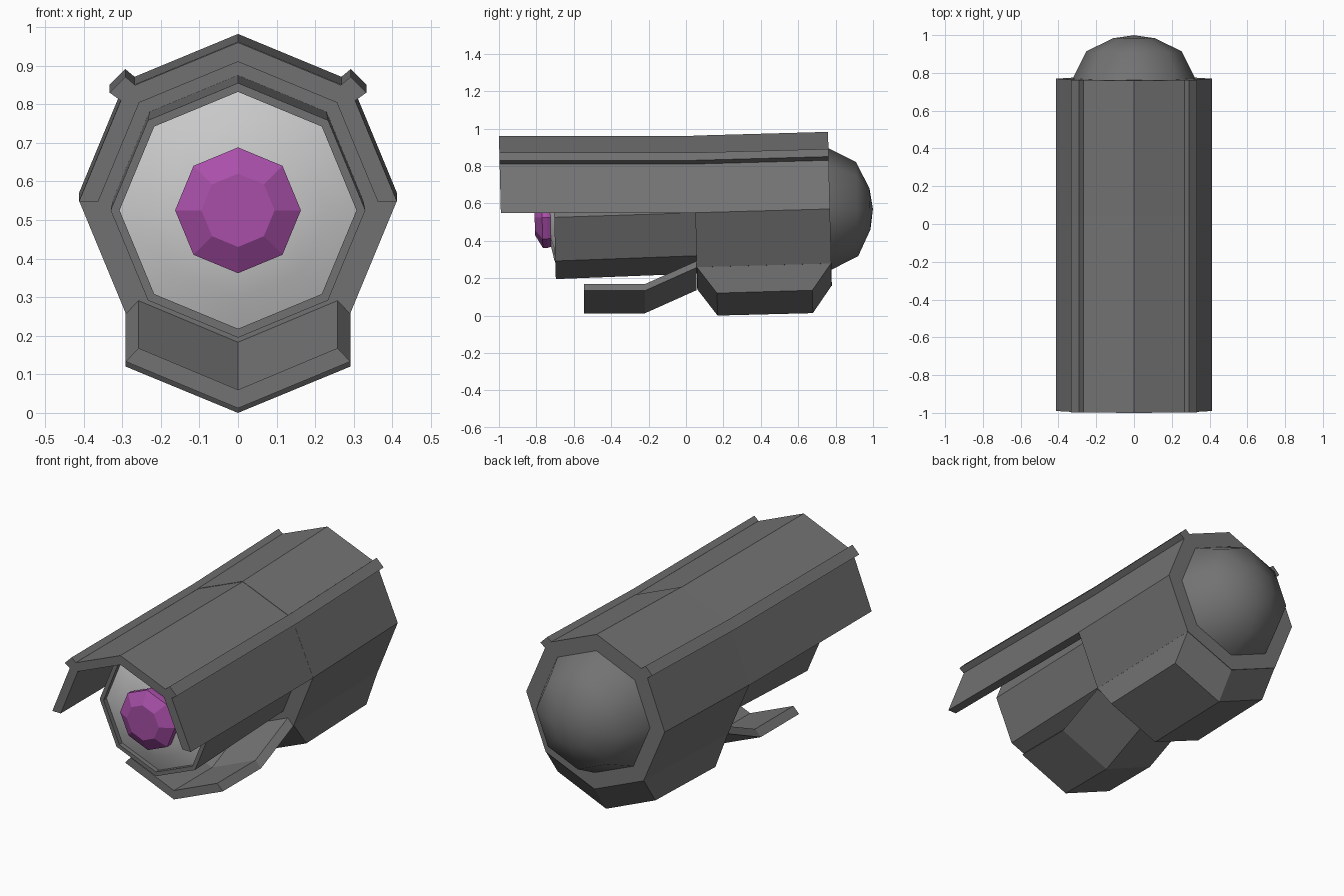
import bpy, bmesh, math

if "Cube" in bpy.data.objects:
    bpy.data.objects.remove(bpy.data.objects["Cube"])

DARK = (0.17, 0.17, 0.17, 1)
PALE = (0.52, 0.52, 0.52, 1)
PURPLE = (0.4, 0.08, 0.4, 1)

def loft(name, sections, tilt=0.025, caps=True, smooth=False, color=DARK):
    """Skin equal-length xz outlines placed along y; tilt leans the sections a little."""
    bm = bmesh.new()
    rings = [[bm.verts.new((x, y - tilt * (z - 0.55), z)) for x, z in pts]
             for y, pts in sections]
    n = len(rings[0])
    for a, b in zip(rings, rings[1:]):
        for i in range(n):
            j = (i + 1) % n
            bm.faces.new((a[i], a[j], b[j], b[i]))
    if caps:
        bm.faces.new(rings[0])
        bm.faces.new(rings[-1])
    bmesh.ops.remove_doubles(bm, verts=bm.verts, dist=0.0005)
    bmesh.ops.recalc_face_normals(bm, faces=bm.faces)
    for f in bm.faces:
        f.smooth = smooth
    me = bpy.data.meshes.new(name)
    bm.to_mesh(me)
    bm.free()
    ob = bpy.data.objects.new(name, me)
    bpy.context.collection.objects.link(ob)
    mat = bpy.data.materials.new(name + "_colour")
    mat.diffuse_color = color
    mat.use_nodes = True
    mat.node_tree.nodes["Principled BSDF"].inputs["Base Color"].default_value = mat.diffuse_color
    me.materials.append(mat)
    return ob

def arc(r, cz, count=8):
    """Points of an octagon with a corner pointing up, starting at +x."""
    return [(r * math.cos(i * math.pi / 4), cz + r * math.sin(i * math.pi / 4))
            for i in range(count)]

def octs(*rows):
    return [(y, arc(r, c)) for y, r, c in rows]

def shift(pts, dz):
    return [(x, z + dz) for x, z in pts]

# Rear housing, full octagon, rising slightly to the back
loft("rear_housing", octs((0.05, 0.412, 0.55), (0.77, 0.412, 0.57)))

# Rear dome
loft("rear_dome", octs((0.77, 0.325, 0.57), (0.915, 0.252, 0.57),
                       (0.984, 0.11, 0.57), (1.0, 0, 0.57)),
     caps=False, smooth=True)

# Hood: upper half octagon shell over the barrel
hood = arc(0.412, 0.548, 5) + arc(0.362, 0.548, 5)[::-1]
loft("hood", [(-0.99, hood), (0.05, hood)])

# Rails along the upper corners of hood and housing
for side, s in (("right", 1), ("left", -1)):
    rail = [(s * 0.267, 0.85), (s * 0.292, 0.871), (s * 0.333, 0.83), (s * 0.305, 0.81)]
    loft("rail_" + side, [(-0.99, rail), (0.05, rail), (0.77, shift(rail, 0.02))])

# Barrel with recessed rim
loft("barrel", octs((0.06, 0.325, 0.55), (-0.705, 0.33, 0.525),
                    (-0.705, 0.307, 0.525), (-0.68, 0.307, 0.525)))

# Pale bulging face plate
loft("face_plate", octs((-0.68, 0.307, 0.525), (-0.71, 0.23, 0.525),
                        (-0.73, 0.14, 0.525), (-0.735, 0, 0.525)),
     caps=False, smooth=True, color=PALE)

# Faceted lens
loft("lens", octs((-0.70, 0.15, 0.525), (-0.745, 0.163, 0.525),
                  (-0.77, 0.163, 0.525), (-0.81, 0.095, 0.525)),
     color=PURPLE)

# Keel block under the housing
def keel(top, corner, bottom):
    return [(0, 0.35), (-0.291, top), (-0.291, corner), (0, bottom),
            (0.291, corner), (0.291, top)]

loft("keel", [(0.05, keel(0.26, 0.26, 0.14)), (0.155, keel(0.265, 0.12, 0.0)),
              (0.665, keel(0.277, 0.135, 0.013)), (0.769, keel(0.28, 0.28, 0.16))])

# V-shaped chin plate, sloping down then running forward
chin = [(-0.291, 0.133), (0, 0.012), (0.291, 0.133),
        (0.258, 0.168), (0, 0.06), (-0.258, 0.168)]
loft("chin_plate", [(-0.545, chin), (-0.22, chin), (0.055, shift(chin, 0.123))], tilt=0)
